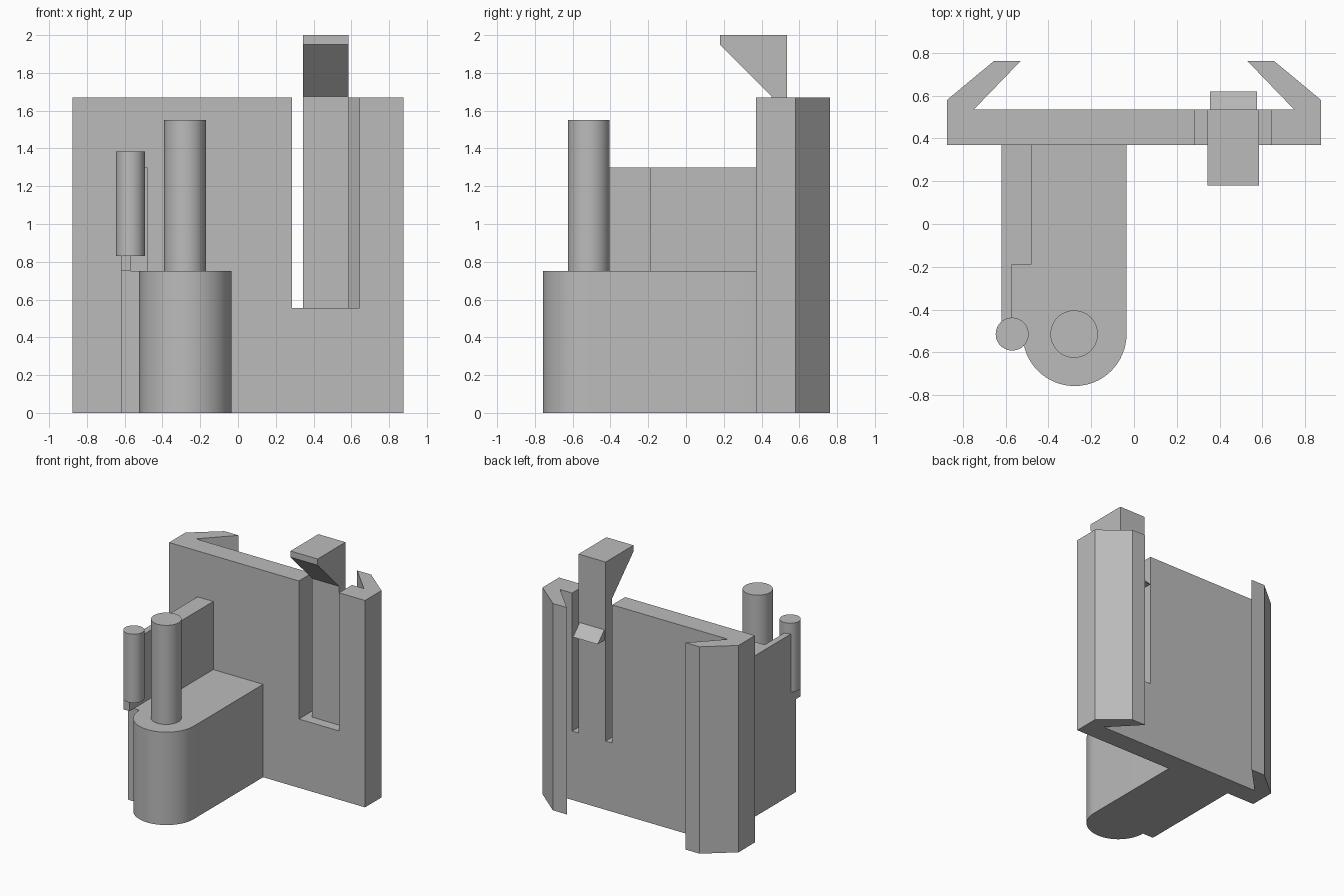
import bpy, bmesh
from math import sin, cos, pi, radians
from mathutils import Vector

cube = bpy.data.objects.get("Cube")
if cube:
    bpy.data.objects.remove(cube, do_unlink=True)

GREY = (0.5, 0.5, 0.5, 1)
grey = bpy.data.materials.new("plain grey")
grey.use_nodes = True
grey.diffuse_color = GREY
grey.node_tree.nodes["Principled BSDF"].inputs["Base Color"].default_value = GREY


def prism(name, profile, lo, hi, axis="z"):
    """Extrude a profile: (x, y) along z, or (y, z) along x."""
    def place(p, t):
        return Vector((p[0], p[1], t)) if axis == "z" else Vector((t, p[0], p[1]))
    bm = bmesh.new()
    face = bm.faces.new([bm.verts.new(place(p, lo)) for p in profile])
    ext = bmesh.ops.extrude_face_region(bm, geom=[face])
    verts = [g for g in ext["geom"] if isinstance(g, bmesh.types.BMVert)]
    bmesh.ops.translate(bm, verts=verts, vec=place((0, 0), hi - lo))
    bmesh.ops.recalc_face_normals(bm, faces=bm.faces)
    mesh = bpy.data.meshes.new(name)
    bm.to_mesh(mesh)
    bm.free()
    mesh.materials.append(grey)
    obj = bpy.data.objects.new(name, mesh)
    bpy.context.collection.objects.link(obj)
    return obj


def box(name, x0, x1, y0, y1, z0, z1):
    return prism(name, [(x0, y0), (x1, y0), (x1, y1), (x0, y1)], z0, z1)


def arc(cx, cy, r, start, end, steps):
    return [(cx + r * cos(start + (end - start) * i / steps),
             cy + r * sin(start + (end - start) * i / steps)) for i in range(steps + 1)]


def smooth(obj):
    bpy.ops.object.select_all(action="DESELECT")
    obj.select_set(True)
    bpy.context.view_layer.objects.active = obj
    bpy.ops.object.shade_smooth_by_angle(angle=radians(30))


def pin(name, x, y, r, z0, z1):
    smooth(prism(name, arc(x, y, r, 0, 2 * pi, 48)[:-1], z0, z1))


# Back plate with a hooked rail along each side
FRONT, BACK, TOP, SLOT = 0.37, 0.535, 1.67, 0.555
half = [(0.875, FRONT), (0.875, 0.58), (0.655, 0.763), (0.53, 0.763), (0.75, BACK)]
plate = prism("back_plate", half + [(-x, y) for x, y in reversed(half)], 0, TOP)

# Open slot around the spring arm
cutter = box("slot_cutter", 0.285, 0.643, 0.3, 0.6, SLOT, 1.8)
cutter.hide_render = True
cut = plate.modifiers.new("slot", "BOOLEAN")
cut.operation = "DIFFERENCE"
cut.solver = "EXACT"
cut.object = cutter
bpy.context.view_layer.objects.active = plate
bpy.ops.object.modifier_apply(modifier="slot")
bpy.data.objects.remove(cutter, do_unlink=True)

# Spring arm with a thumb tab, and the catch on its back
prism("spring_arm", [(0.453, SLOT), (BACK, SLOT), (BACK, 2), (0.18, 2),
                     (0.18, 1.95), (0.453, 1.675)], 0.343, 0.585, "x")
prism("arm_catch", [(BACK, 1.365), (0.62, 1.365), (BACK, 1.45)], 0.355, 0.575, "x")

# Round-ended base block
PY, SHELF = -0.515, 0.75
outline = [(-0.62, FRONT), (-0.62, PY)] + arc(-0.278, PY, 0.243, pi, 2 * pi, 32) + [(-0.035, FRONT)]
smooth(prism("base_block", outline, 0, SHELF))

# Upright wall, thinner towards the front
box("thick_wall", -0.62, -0.48, -0.19, FRONT, SHELF, 1.3)
box("thin_wall", -0.62, -0.57, -0.572, -0.19, SHELF, 1.3)

# Pins
pin("tall_pin", -0.28, PY, 0.111, SHELF, 1.55)
pin("small_pin", -0.57, PY, 0.077, 0.83, 1.385)
